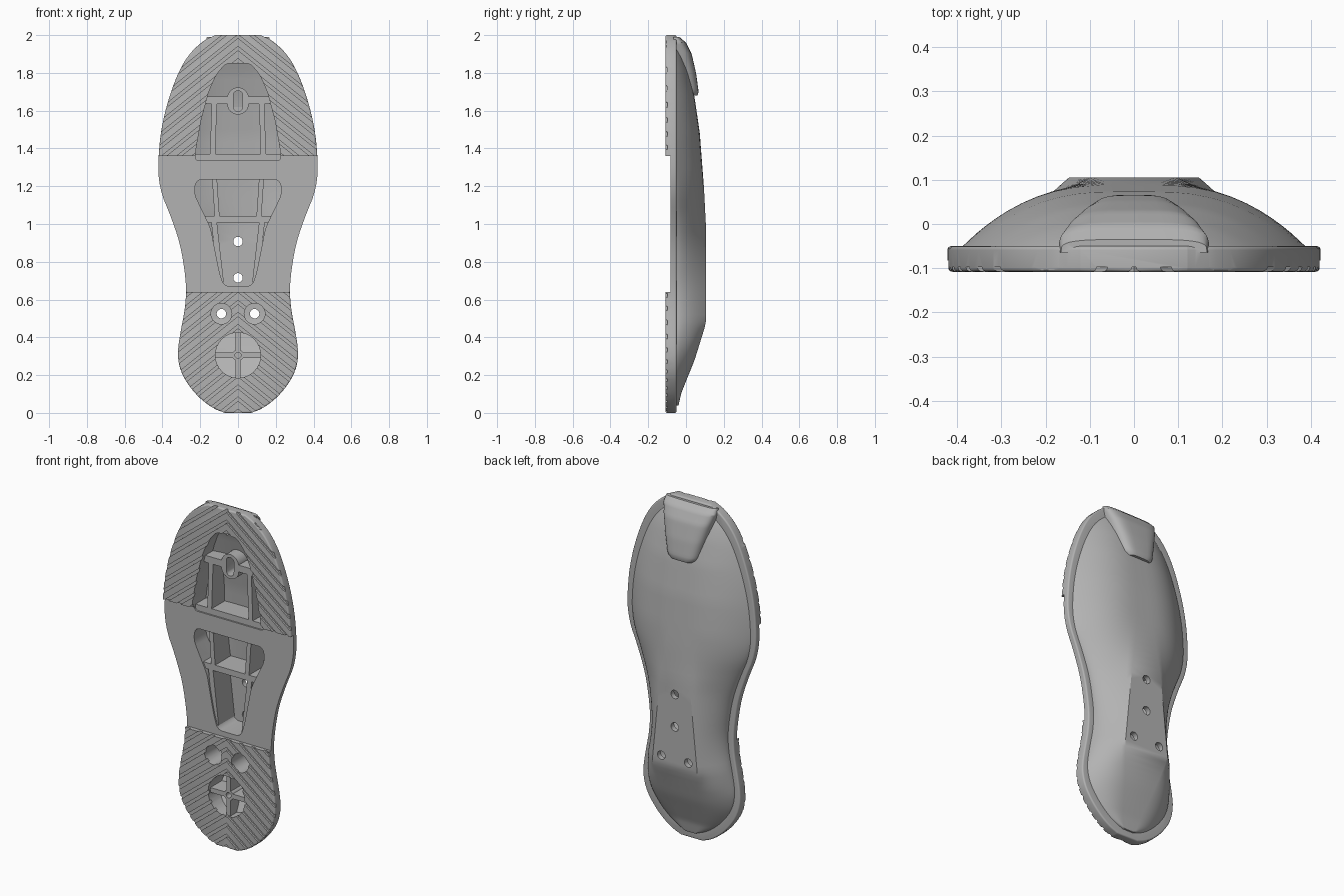
import bpy, bmesh
from math import sin, cos, pi

if "Cube" in bpy.data.objects:
    bpy.data.objects.remove(bpy.data.objects["Cube"])

grey = bpy.data.materials.new("sole_grey")
grey.use_nodes = True
grey.diffuse_color = (0.45, 0.45, 0.45, 1)
grey.node_tree.nodes["Principled BSDF"].inputs["Base Color"].default_value = (0.45, 0.45, 0.45, 1)

# Profiles along the length: (z, value)
WIDTH = [(0, .07), (.02, .12), (.06, .18), (.12, .24), (.2, .293), (.28, .316), (.35, .316),
         (.45, .3), (.55, .282), (.65, .275), (.75, .283), (.9, .31), (1.05, .36), (1.15, .4),
         (1.25, .42), (1.36, .42), (1.5, .405), (1.65, .37), (1.8, .315), (1.9, .255),
         (1.97, .18), (2, .12)]
RIDGE = [(0, -.04), (.07, -.025), (.25, .045), (.45, .105), (1, .105), (1.2, .095),
         (1.5, .073), (1.7, .045), (1.85, .01), (1.94, -.02), (2, -.04)]
FLAT = [(0, .04), (.45, .148), (.95, .1), (1.3, .05), (2, .03)]
ROUND = [(0, 1), (.35, .6), (.45, 0), (.95, 0), (1.3, 1), (2, 1)]
TAB_W = [(1.68, .085), (1.7, .105), (1.9, .155), (1.96, .17), (1.99, .165)]
TAB_Y = [(1.68, .06), (1.7, .067), (1.8, .053), (1.9, .03), (1.96, 0), (1.99, -.035)]


def linear(table, z):
    for (a, u), (b, v) in zip(table, table[1:]):
        if z <= b:
            return u + (v - u) * max(0, z - a) / (b - a)
    return table[-1][1]


def smooth(table, z):
    """Cubic Hermite interpolation through the table."""
    def slope(i):
        a, b = table[max(i - 1, 0)], table[min(i + 1, len(table) - 1)]
        return (b[1] - a[1]) / (b[0] - a[0])
    for i in range(len(table) - 1):
        (a, u), (b, v) = table[i], table[i + 1]
        if z <= b:
            h, t = b - a, (z - a) / (b - a)
            return (u * (1 + 2 * t) * (1 - t) ** 2 + v * t * t * (3 - 2 * t)
                    + h * t * (1 - t) * (slope(i) * (1 - t) - slope(i + 1) * t))
    return table[-1][1]


def finish(bm, name):
    bmesh.ops.recalc_face_normals(bm, faces=bm.faces)
    me = bpy.data.meshes.new(name)
    bm.to_mesh(me)
    bm.free()
    me.materials.append(grey)
    ob = bpy.data.objects.new(name, me)
    bpy.context.collection.objects.link(ob)
    return ob


def prism(name, polys, front, back, corner=0):
    """Extrude (x, z) outlines along y, optionally rounding their corners."""
    bm = bmesh.new()
    for pts in polys:
        rings = [[bm.verts.new((x, y, z)) for x, z in pts] for y in (front, back)]
        for ring in rings:
            bm.faces.new(ring)
        for i in range(len(pts)):
            bm.faces.new((rings[0][i - 1], rings[0][i], rings[1][i], rings[1][i - 1]))
    if corner:
        edges = [e for e in bm.edges if abs(e.verts[0].co.y - e.verts[1].co.y) > 1e-4]
        bmesh.ops.bevel(bm, geom=edges, offset=corner, segments=5, profile=.5, affect='EDGES')
    return finish(bm, name)


def loft(name, rows):
    bm = bmesh.new()
    rings = [[bm.verts.new(p) for p in row] for row in rows]
    for a, b in zip(rings, rings[1:]):
        for i in range(len(a)):
            bm.faces.new((a[i - 1], a[i], b[i], b[i - 1]))
    bm.faces.new(rings[0])
    bm.faces.new(rings[-1])
    return finish(bm, name)


def dome(name, inset=0, base=-.07):
    """Upper surface: rounded at the ends, with a flat plateau near the heel."""
    rows, n, start = [], 72, -.05
    for k in range(n + 1):
        s = 1 - cos(pi * k / n)
        z = 1 + (s - 1) * (.962 - inset)
        w = smooth(WIDTH, s) - .035 - inset
        r = max(linear(RIDGE, s) - inset, start + .003)
        p = min(linear(FLAT, s), w * .8)
        mix = linear(ROUND, s)
        half = [(w, base)]
        for i in range(13):
            t = (i / 12) ** 1.7
            g = mix * (1 - (1 - t) ** 2.4) + (1 - mix) * t ** .62
            half.append((w - (w - p) * t, start + (r - start) * g))
        rows.append([(x, y, z) for x, y in half] + [(-x, y, z) for x, y in reversed(half)])
    return loft(name, rows)


def bake(ob):
    ev = ob.evaluated_get(bpy.context.evaluated_depsgraph_get())
    me = bpy.data.meshes.new_from_object(ev)
    ob.modifiers.clear()
    ob.data = me


def boolean(ob, other, op, keep=False):
    m = ob.modifiers.new("bool", 'BOOLEAN')
    m.operation, m.solver, m.object = op, 'EXACT', other
    bake(ob)
    if not keep:
        bpy.data.objects.remove(other)


def circle(x, z, r, n=32):
    return [(x + r * cos(2 * pi * i / n), z + r * sin(2 * pi * i / n)) for i in range(n)]


def mirrored(half):
    return half + [(-x, z) for x, z in reversed(half)]


def bar(x0, z0, x1, z1, w):
    l = ((x1 - x0) ** 2 + (z1 - z0) ** 2) ** .5
    a, b = -(z1 - z0) / l * w / 2, (x1 - x0) / l * w / 2
    return [(x0 + a, z0 + b), (x1 + a, z1 + b), (x1 - a, z1 - b), (x0 - a, z0 - b)]


# Sole plate with rounded rim
steps = [1 - cos(pi * k / 72) for k in range(73)]
sole = prism("sole", [mirrored([(smooth(WIDTH, z), z) for z in steps])], -.108, -.05)
bev = sole.modifiers.new("rim", 'BEVEL')
bev.width, bev.segments, bev.limit_method, bev.angle_limit = .014, 4, 'ANGLE', 1.05
bake(sole)

# Chevron tread grooves and the recessed arch between toe and heel
chevrons = []
for i in range(37):
    a = .02 + i * .064
    chevrons.append([(-.5, a - .4), (0, a), (.5, a - .4),
                     (.5, a - .42), (0, a - .02), (-.5, a - .42)])
boolean(sole, prism("grooves", chevrons, -.2, -.097), 'DIFFERENCE')
boolean(sole, prism("arch", [mirrored([(.6, .64), (.6, 1.36)])], -.2, -.083), 'DIFFERENCE')

# Domed upper and the toe tab
boolean(sole, dome("upper"), 'UNION')
rows = []
for k in range(25):
    z = 1.68 + .31 * (1 - (1 - k / 24) ** 1.3)
    w, y = linear(TAB_W, z), linear(TAB_Y, z)
    ring = []
    for i in range(25):
        c, s = cos(pi * i / 24), sin(pi * i / 24)
        ring.append((w * abs(c) ** .5 * (1 if c > 0 else -1), -.065 + (y + .065) * max(s, 0) ** .5, z))
    rows.append(ring)
boolean(sole, loft("toe_tab", rows), 'UNION')

# Hollow cavities whose floors follow the dome
cavities = [
    ([(.228, 1.335), (.222, 1.4), (.195, 1.55), (.155, 1.7), (.115, 1.79), (.065, 1.85)], .02),
    ([(.075, .67), (.1, .75), (.145, .98), (.232, 1.16), (.222, 1.235)], .03)]
limit = dome("limit", .03, -.3)
pockets = [prism("cavity", [mirrored(h)], -.2, .2, c) for h, c in cavities]
pockets += [prism("recess", [circle(x, z, r)], -.2, .2)
            for x, z, r in ((0, .305, .12), (-.088, .525, .055), (.088, .525, .055))]
for p in pockets:
    boolean(p, limit, 'INTERSECT', keep=True)
    boolean(sole, p, 'DIFFERENCE')
bpy.data.objects.remove(limit)

# Screw holes right through
holes = [circle(x, z, .025, 20) for x, z in ((0, .715), (0, .907), (-.088, .525), (.088, .525))]
boolean(sole, prism("holes", holes, -.3, .3), 'DIFFERENCE')

# Ribs and bosses inside the cavities
ribs = {
    "toe_cross_rib": [bar(-.17, 1.655, .17, 1.655, .04)],
    "toe_base_rib": [bar(-.24, 1.352, .24, 1.352, .036)],
    "toe_side_ribs": [bar(s * .135, 1.35, s * .125, 1.65, .028) for s in (-1, 1)],
    "arch_cross_rib": [bar(-.18, 1.025, .18, 1.025, .035)],
    "arch_side_ribs": [bar(s * .125, 1.25, s * .11, 1.03, .026) for s in (-1, 1)],
    "arch_lower_ribs": [bar(s * .128, 1.02, s * .09, .69, .03) for s in (-1, 1)],
    "heel_cross_rib": [bar(-.125, .305, .125, .305, .028)],
    "heel_long_rib": [bar(0, .18, 0, .43, .028)],
    "heel_hub": [circle(0, .305, .03, 24)],
    "toe_boss": [[(x, z + (.015 if z > 1.65 else -.015)) for x, z in circle(0, 1.651, .057)]],
}
limit = dome("limit", .02, -.3)
for name, polys in ribs.items():
    rib = prism(name, polys, -.088 if "heel" in name else -.074, .2)
    boolean(rib, limit, 'INTERSECT', keep=True)
    if name.startswith("toe_"):
        slot = [(x, z + (.03 if z > 1.65 else -.03)) for x, z in circle(0, 1.651, .025, 20)]
        boolean(rib, prism("slot", [slot], -.3, .02), 'DIFFERENCE')
    if name.startswith("heel"):
        boolean(rib, prism("pin", [circle(0, .305, .016, 16)], -.3, -.03), 'DIFFERENCE')
bpy.data.objects.remove(limit)

# Smooth shading with crisp edges
for ob in bpy.context.collection.objects:
    if ob.type == 'MESH' and (ob.name == "sole" or ob.name in ribs):
        bpy.ops.object.select_all(action='DESELECT')
        ob.select_set(True)
        bpy.context.view_layer.objects.active = ob
        bpy.ops.object.shade_smooth_by_angle(angle=.5)
